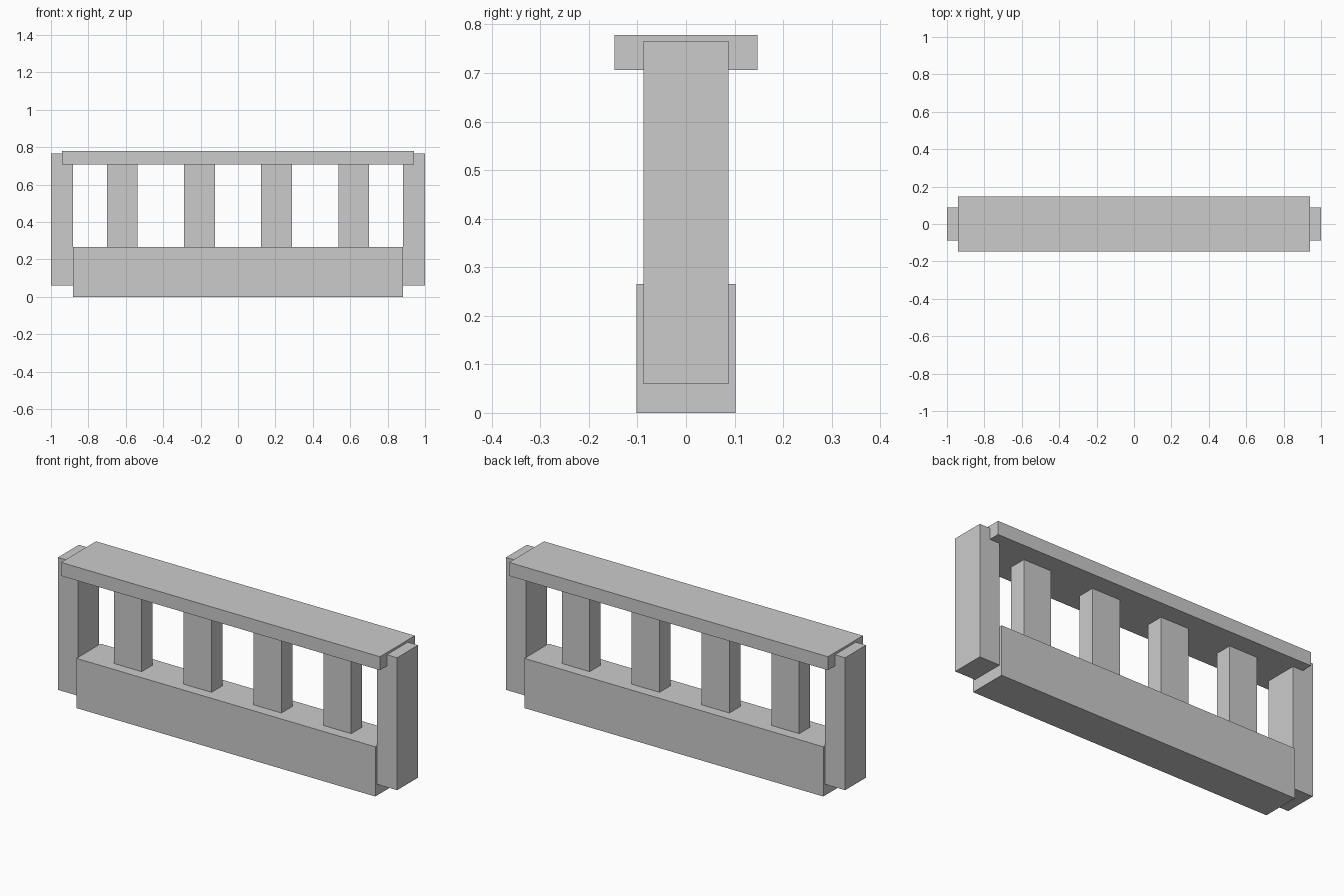
import bpy

if "Cube" in bpy.data.objects:
    bpy.data.objects.remove(bpy.data.objects["Cube"])


def box(name, x, y, z):
    """Box spanning the given (min, max) ranges."""
    bpy.ops.mesh.primitive_cube_add(size=1)
    ob = bpy.context.object
    ob.name = name
    ob.location = [(r[0] + r[1]) / 2 for r in (x, y, z)]
    ob.scale = [r[1] - r[0] for r in (x, y, z)]
    bpy.ops.object.transform_apply(location=True, rotation=False, scale=True)
    return ob


# Low wall and overhanging top rail
box("base_wall", (-0.881, 0.881), (-0.102, 0.102), (0, 0.265))
box("top_rail", (-0.94, 0.94), (-0.147, 0.147), (0.706, 0.778))

# End posts, raised slightly off the ground
for side, name in ((-1, "left_end_post"), (1, "right_end_post")):
    box(name, sorted((side * 0.881, side * 1.0)), (-0.088, 0.088), (0.06, 0.766))

# Evenly spaced balusters between wall and rail
for i in range(4):
    cx = (i - 1.5) * 0.412
    box(f"baluster_{i + 1}", (cx - 0.082, cx + 0.082), (-0.046, 0.046), (0.265, 0.706))
